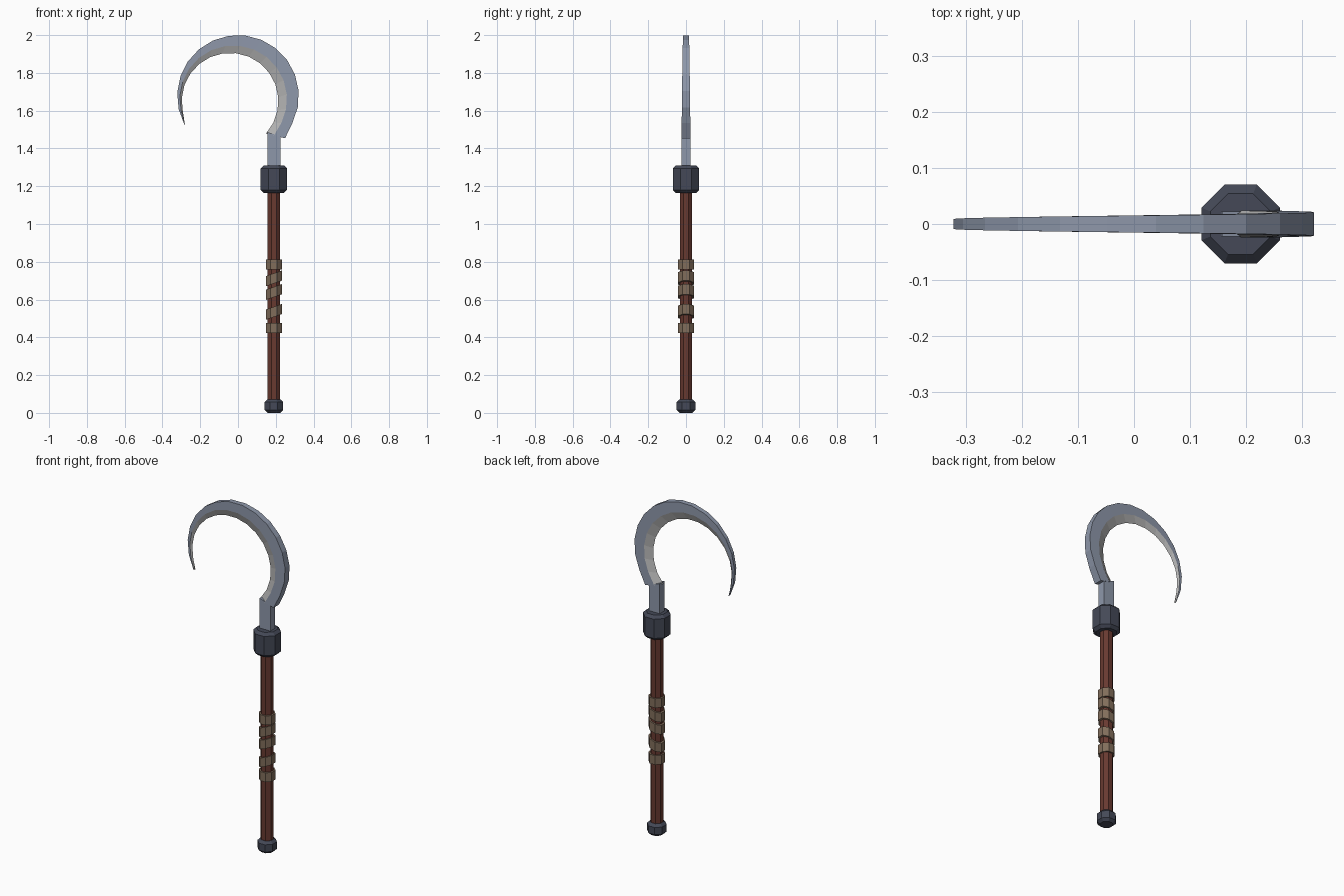
import bpy
import bmesh
from math import cos, sin, pi, radians
from mathutils import Vector

cube = bpy.data.objects.get("Cube")
if cube:
    bpy.data.objects.remove(cube, do_unlink=True)

AXIS_X = 0.19   # centre line of the shaft
SIDES = 8


def material(name, colour):
    mat = bpy.data.materials.new(name)
    mat.use_nodes = True
    mat.diffuse_color = (*colour, 1)
    mat.node_tree.nodes["Principled BSDF"].inputs["Base Color"].default_value = (*colour, 1)
    return mat


steel = material("steel", (0.27, 0.31, 0.40))
edge_steel = material("sharpened steel", (0.46, 0.46, 0.46))
iron = material("dark iron", (0.058, 0.066, 0.095))
wood = material("red wood", (0.14, 0.042, 0.030))
leather = material("tan leather", (0.22, 0.155, 0.105))


def finish(name, bm, *mats):
    bmesh.ops.recalc_face_normals(bm, faces=bm.faces)
    mesh = bpy.data.meshes.new(name)
    bm.to_mesh(mesh)
    bm.free()
    for mat in mats:
        mesh.materials.append(mat)
    obj = bpy.data.objects.new(name, mesh)
    bpy.context.collection.objects.link(obj)
    return obj


def loft(bm, rings):
    """Skin a list of closed rings and cap both ends."""
    rings = [[bm.verts.new(p) for p in ring] for ring in rings]
    n = len(rings[0])
    for a, b in zip(rings, rings[1:]):
        for k in range(n):
            j = (k + 1) % n
            bm.faces.new((a[k], a[j], b[j], b[k]))
    bm.faces.new(rings[0])
    bm.faces.new(rings[-1])


def octagon_part(name, profile, mat, slope=0):
    """Eight-sided turned part; profile holds (flat-to-centre radius, height)."""
    bm = bmesh.new()
    rings = []
    for radius, z in profile:
        r = radius / cos(pi / SIDES)
        angles = [2 * pi * (k + 0.5) / SIDES for k in range(SIDES)]
        rings.append([(AXIS_X + r * cos(a), r * sin(a), z + slope * r * cos(a)) for a in angles])
    loft(bm, rings)
    return finish(name, bm, mat)


def chamfered(radius, low, high, cut):
    return [(radius - cut, low), (radius, low + cut), (radius, high - cut), (radius - cut, high)]


# Shaft with its iron fittings
octagon_part("shaft", [(0.033, 0.03), (0.033, 1.2)], wood)
octagon_part("pommel", chamfered(0.049, 0, 0.072, 0.015), iron)
octagon_part("collar", chamfered(0.07, 1.165, 1.31, 0.016), iron)

# Grip wraps: straight at both ends, slanted between
for i, (z, slope) in enumerate([(0.45, 0), (0.535, 0.35), (0.64, 0.35), (0.712, 0.35), (0.785, 0)]):
    octagon_part(f"grip_wrap_{i + 1}", [(0.042, z - 0.027), (0.042, z + 0.027)], leather, slope)

# Tang joining the collar to the blade
bm = bmesh.new()
outline = [(0.155, 1.25), (0.226, 1.25), (0.226, 1.463), (0.157, 1.486)]
loft(bm, [[(x, y, z) for x, z in outline] for y in (-0.0225, 0.0225)])
finish("tang", bm, steel)

# Crescent blade: thick outer spine, bevelled to a sharp inner edge
STEPS = 16
bm = bmesh.new()
rings = []
for i in range(STEPS + 1):
    t = i / STEPS
    a = radians(-42 + 250 * t)
    ray = Vector((cos(a), 0, sin(a)))
    spine = Vector((0, 0, 1.678)) + ray * (0.335 if i == 0 else 0.322)
    edge = Vector((-0.042, 0, 1.65)) + ray * 0.256
    if i == STEPS:
        edge = edge.lerp(spine, 0.8)
    ridge = edge.lerp(spine, 0.42)
    half = Vector((0, 0.024 - 0.017 * t, 0))
    rings.append([spine - half, spine + half, ridge + half, edge, ridge - half])
loft(bm, rings)
bm.faces.ensure_lookup_table()
for index in range(STEPS * 5):
    bm.faces[index].material_index = 1 if index % 5 in (2, 3) else 0
finish("blade", bm, steel, edge_steel)
